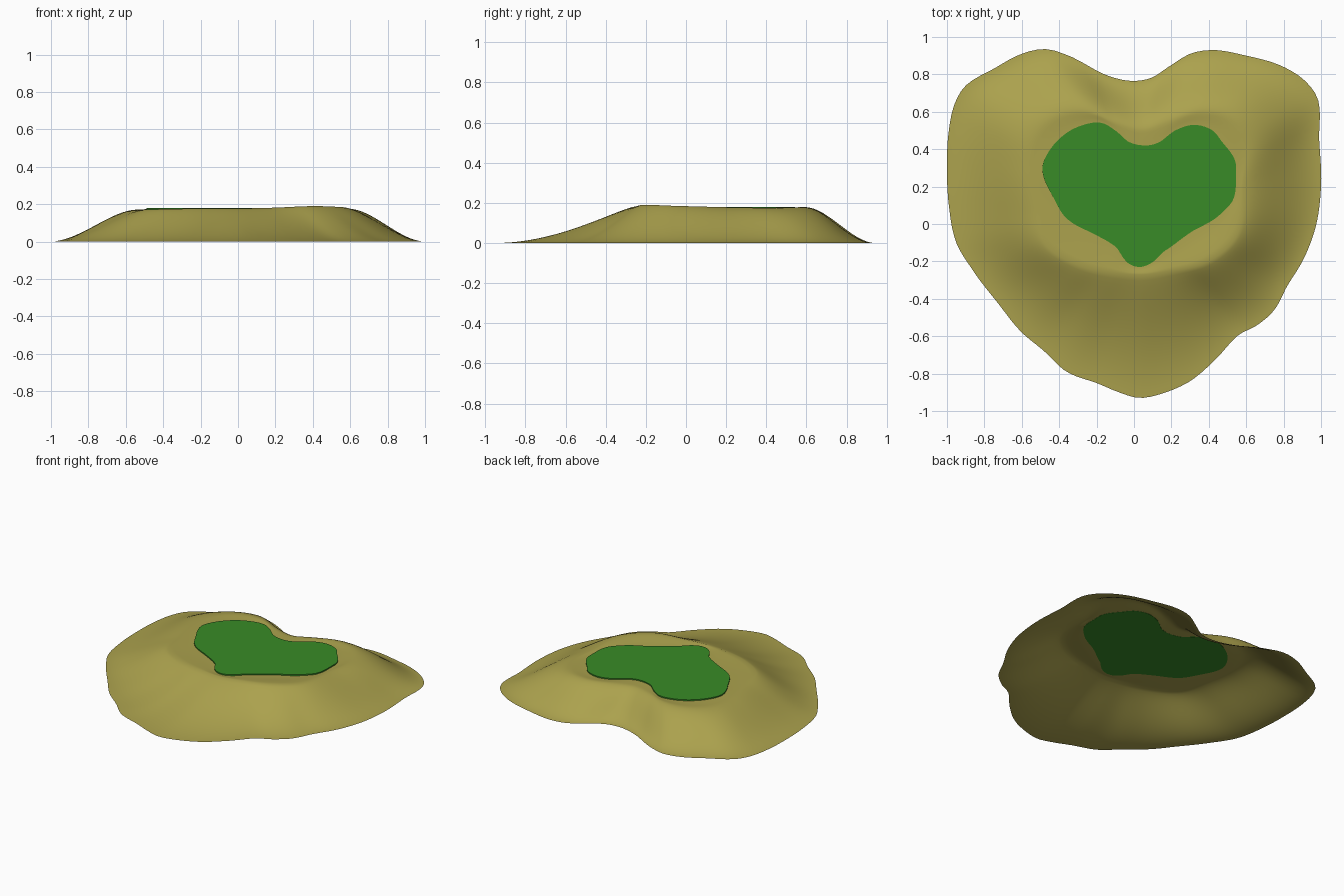
import bpy, bmesh, math

cube = bpy.data.objects.get("Cube")
if cube:
    bpy.data.objects.remove(cube, do_unlink=True)

CX, CY = 0.03, 0.15      # centre that every outline surrounds
SEGMENTS = 160


def material(name, colour):
    mat = bpy.data.materials.new(name)
    mat.use_nodes = True
    mat.diffuse_color = colour
    mat.node_tree.nodes["Principled BSDF"].inputs["Base Color"].default_value = colour
    return mat


sand = material("sand", (0.41, 0.36, 0.075, 1))
grass = material("grass", (0.04, 0.26, 0.02, 1))

# Shoreline at ground level
shore_points = [
    (-1, .3), (-.99, .5), (-.96, .64), (-.9, .74), (-.75, .83), (-.6, .91),
    (-.47, .935), (-.35, .9), (-.2, .82), (-.1, .78), (0, .765), (.1, .785),
    (.2, .85), (.3, .91), (.42, .93), (.6, .9), (.8, .84), (.92, .76),
    (.985, .66), (.99, .45), (1, .2), (.97, -.02), (.9, -.2), (.82, -.33),
    (.75, -.46), (.66, -.54), (.55, -.6), (.42, -.74), (.3, -.84), (.17, -.9),
    (.03, -.93), (-.08, -.9), (-.2, -.85), (-.36, -.79), (-.48, -.68),
    (-.6, -.58), (-.73, -.42), (-.86, -.25), (-.95, -.1), (-.99, .1)]

# Edge of the plateau, with its height
shoulder_points = [
    (.58, .2, .178), (.6, .4, .175), (.52, .56, .178), (.35, .6, .178),
    (.17, .54, .175), (.04, .5, .172), (-.1, .54, .174), (-.25, .6, .178),
    (-.42, .57, .176), (-.53, .45, .172), (-.55, .28, .17), (-.52, .08, .17),
    (-.48, -.1, .172), (-.3, -.22, .176), (-.12, -.26, .178),
    (.03, -.27, .178), (.2, -.25, .182), (.4, -.2, .19), (.55, -.06, .185)]

# Heart-shaped lawn
heart_points = [
    (-.49, .29), (-.46, .38), (-.37, .48), (-.27, .53), (-.17, .54),
    (-.1, .5), (-.03, .44), (.06, .42), (.14, .44), (.22, .5), (.32, .53),
    (.42, .5), (.47, .44), (.54, .34), (.545, .26), (.53, .13), (.47, .06),
    (.31, -.04), (.17, -.14), (.09, -.21), (.03, -.23), (-.03, -.21),
    (-.1, -.12), (-.22, -.05), (-.37, .04), (-.43, .14)]


def smooth_loop(samples, angle):
    """Periodic cubic through sorted (angle, value) samples."""
    n = len(samples)

    def at(i):
        a, v = samples[i % n]
        return a + math.tau * (i // n), v

    i = next((k for k in range(n) if samples[k][0] > angle), n) - 1
    (a0, v0), (a1, v1), (a2, v2), (a3, v3) = (at(i + k) for k in (-1, 0, 1, 2))
    h = a2 - a1
    t = (angle - a1) / h
    m1 = (v2 - v0) / (a2 - a0) * h
    m2 = (v3 - v1) / (a3 - a1) * h
    s = t * t * (3 - 2 * t)
    return v1 * (1 - s) + v2 * s + m1 * t * (1 - t) ** 2 - m2 * t * t * (1 - t)


def polar(points, height=0.0):
    """Radius and height of an outline at each segment angle."""
    radii, heights = [], []
    for p in points:
        a = math.atan2(p[1] - CY, p[0] - CX)
        radii.append((a, math.hypot(p[0] - CX, p[1] - CY)))
        heights.append((a, p[2] if len(p) > 2 else height))
    radii.sort()
    heights.sort()
    return [(smooth_loop(radii, a), smooth_loop(heights, a)) for a in angles]


def ease(t):
    return t * t * (3 - 2 * t)


def add_object(name, bm, mat):
    mesh = bpy.data.meshes.new(name)
    bm.normal_update()
    bm.to_mesh(mesh)
    bm.free()
    mesh.materials.append(mat)
    obj = bpy.data.objects.new(name, mesh)
    bpy.context.collection.objects.link(obj)
    bpy.ops.object.select_all(action="DESELECT")
    obj.select_set(True)
    bpy.context.view_layer.objects.active = obj
    bpy.ops.object.shade_smooth_by_angle(angle=math.radians(40))
    return obj


angles = [-math.pi + math.tau * (i + 0.5) / SEGMENTS for i in range(SEGMENTS)]
shore = polar(shore_points)
shoulder = polar(shoulder_points)
heart = polar(heart_points, 0.172)


def ring(bm, place):
    verts = []
    for i, a in enumerate(angles):
        r, z = place(i, a)
        verts.append(bm.verts.new((CX + r * math.cos(a), CY + r * math.sin(a), z)))
    return verts


def plateau(t):
    def place(i, a):
        (r0, z0), (r1, z1) = heart[i], shoulder[i]
        return r0 + (r1 - r0) * t, z0 + (z1 - z0) * ease(t)
    return place


def slope(t):
    def place(i, a):
        (r0, z0), (r1, z1) = shoulder[i], shore[i]
        # The front drops early and runs out into a long beach
        s = t ** min(1, 0.9 + 0.22 * math.sin(a))
        return r0 + (r1 - r0) * t, z0 * (1 - 0.85 * ease(s) - 0.15 * s)
    return place


# Sand shell: open underneath and open under the lawn
bm = bmesh.new()
rings = [ring(bm, plateau(k / 5)) for k in range(5)]
rings += [ring(bm, slope(k / 20)) for k in range(21)]
for inner, outer in zip(rings, rings[1:]):
    for i in range(SEGMENTS):
        j = (i + 1) % SEGMENTS
        bm.faces.new((inner[i], outer[i], outer[j], inner[j]))
add_object("sand_island", bm, sand)

# Lawn: thin plate filling the heart opening
bm = bmesh.new()
low = ring(bm, lambda i, a: (heart[i][0], 0.171))
high = ring(bm, lambda i, a: (heart[i][0], 0.18))
bm.faces.new(high)
bm.faces.new(low[::-1])
for i in range(SEGMENTS):
    j = (i + 1) % SEGMENTS
    bm.faces.new((low[i], low[j], high[j], high[i]))
add_object("heart_lawn", bm, grass)
